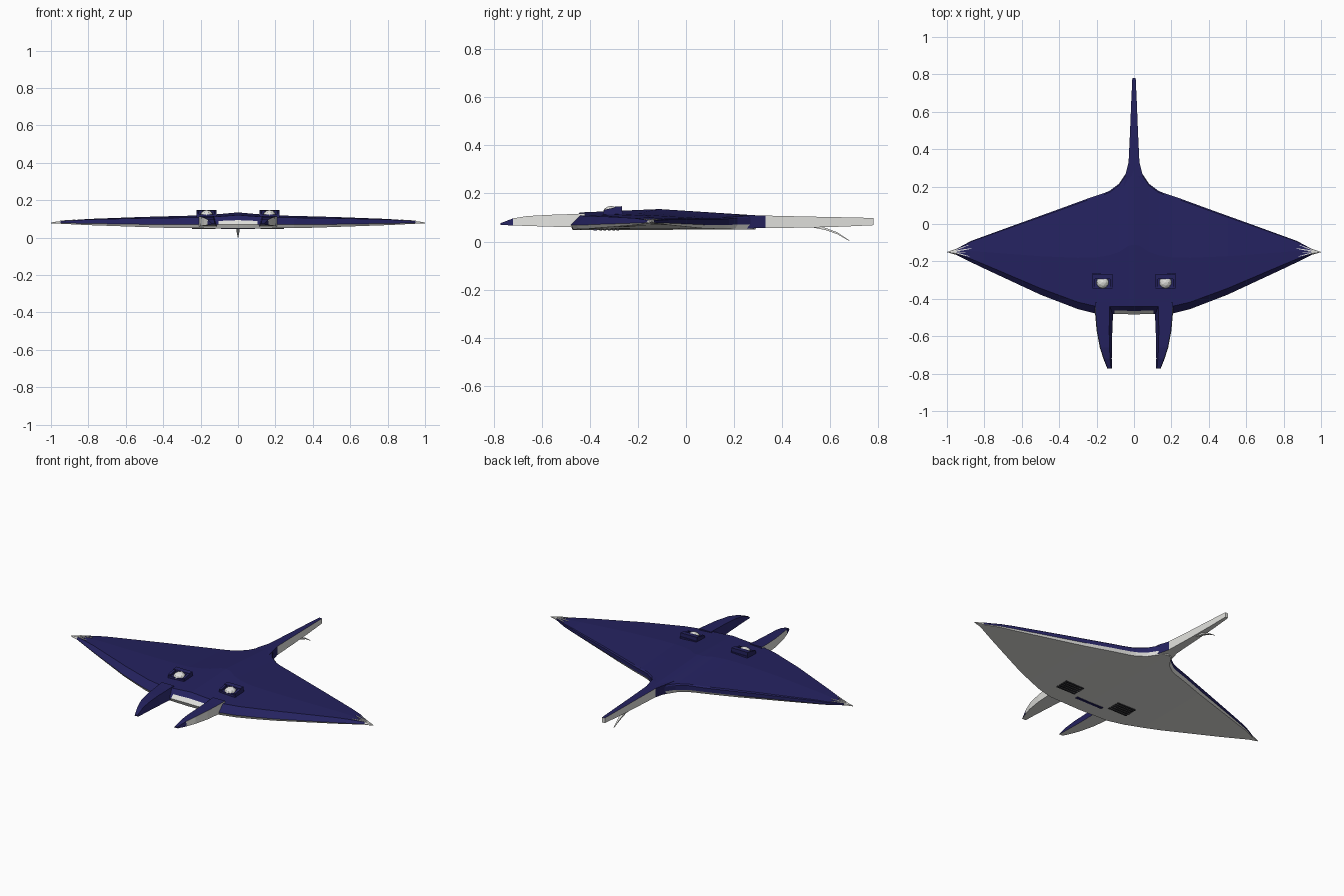
import bpy, bmesh, math
from mathutils import Matrix

if "Cube" in bpy.data.objects:
    bpy.data.objects.remove(bpy.data.objects["Cube"])


def material(name, rgb):
    m = bpy.data.materials.new(name)
    m.diffuse_color = (*rgb, 1)
    m.use_nodes = True
    m.node_tree.nodes["Principled BSDF"].inputs["Base Color"].default_value = m.diffuse_color
    return m


BLUE = material("navy skin", (0.018, 0.016, 0.115))
PALE = material("pale belly", (0.75, 0.75, 0.72))
DARK = material("dark gill", (0.03, 0.03, 0.035))
MATS = [BLUE, PALE, DARK]


def finish(name, bm):
    bmesh.ops.recalc_face_normals(bm, faces=bm.faces)
    me = bpy.data.meshes.new(name)
    bm.to_mesh(me)
    bm.free()
    for m in MATS:
        me.materials.append(m)
    ob = bpy.data.objects.new(name, me)
    bpy.context.collection.objects.link(ob)
    return ob


def loft(name, sections, rule, caps=0):
    """Skin closed sections; rule(segment, side) gives the colour index."""
    bm = bmesh.new()
    rings = [[bm.verts.new(p) for p in s] for s in sections]
    n = len(rings[0])
    for i in range(len(rings) - 1):
        for j in range(n):
            k = (j + 1) % n
            f = bm.faces.new((rings[i][j], rings[i][k], rings[i + 1][k], rings[i + 1][j]))
            f.material_index = rule(i, j)
    for ring in (rings[0], rings[-1]):
        bm.faces.new(ring).material_index = caps
    return finish(name, bm)


def box(name, x0, x1, y0, y1, z0, z1, mat, slope=0.0):
    """Box whose front top edge can be lowered by slope."""
    ring = lambda x: [(x, y0, z0), (x, y0, z1 - slope), (x, y1, z1), (x, y1, z0)]
    return loft(name, [ring(x0), ring(x1)], lambda i, j: mat, mat)


def interp(table, x):
    for (a, u), (b, v) in zip(table, table[1:]):
        if x <= b:
            return u + (v - u) * (x - a) / (b - a)
    return table[-1][1]


# Body outline and thickness by distance from the middle
FRONT = [(0, -.483), (.2, -.48), (.3, -.455), (.5, -.378), (.7, -.285), (.85, -.215), (.95, -.165), (1, -.151)]
BACK = [(0, .30), (.03, .29), (.05, .26), (.08, .215), (.13, .178), (.16, .165), (.25, .135),
        (.4, .08), (.65, -.01), (.87, -.09), (.95, -.133), (1, -.149)]
TOP = [(0, .135), (.1, .126), (.2, .119), (.5, .111), (.8, .1), (.95, .089), (1, .081)]
BOTTOM = [(0, .048), (.4, .053), (.8, .067), (1, .077)]
BEVEL = [(0, .042), (.5, .034), (.85, .02), (1, .0005)]


def top_z(x, f):
    """Height of the back, f running from front edge to rear edge."""
    fall = max(0, 1 - abs(x) * 1.02)
    drop = .014 * (1 - f / .45) if f < .45 else .026 * (f - .45) / .55
    return interp(TOP, abs(x)) - drop * fall


def body_section(x):
    a = abs(x)
    yf, yb = interp(FRONT, a), interp(BACK, a)
    zb, inset = interp(BOTTOM, a), interp(BEVEL, a)
    rim = zb + .27 * (interp(TOP, a) - zb)
    y0, y1 = yf + inset, yb - inset * .2
    zf, zr = top_z(x, 0), top_z(x, 1)
    pts = [(yf + inset * .3, zb), (yf, rim), (yf + inset * .45, rim + (zf - rim) * .45)]
    pts += [(y0 + (y1 - y0) * f, top_z(x, f)) for f in (0, .2, .45, .7, 1)]
    pts += [(yb, zr - (zr - rim) * .2), (yb, rim), (yb - inset * .3, zb + .002)]
    return [(x, y, z) for y, z in pts]


half = [.03, .05, .08, .105, .13, .16, .2, .25, .3, .4, .5, .65, .7, .8, .87, .95, 1]
xs = [-x for x in reversed(half)] + [0] + half


def body_colour(i, j):
    mid = abs(xs[i] + xs[i + 1]) / 2
    if mid > .95 or j in (0, 9, 10):
        return 1
    return 1 if j == 1 and mid < .105 else 0      # pale mouth panel


loft("body", [body_section(x) for x in xs], body_colour, 1)

# Tail: navy above, pale on the sides and below
tail = [(.18, .06, .055, .108), (.26, .047, .055, .110), (.33, .029, .056, .108),
        (.5, .021, .058, .104), (.65, .015, .062, .101), (.78, .009, .068, .098)]
loft("tail", [[(-w, y, zb), (-w, y, zt), (w, y, zt), (w, y, zb)] for y, w, zb, zt in tail],
     lambda i, j: 0 if j == 1 or (i < 2 and j != 3) else 1, 1)

# Sting hanging under the tail
sting = [(.52, .062, .007, .008), (.58, .05, .008, .007), (.63, .032, .007, .006), (.68, .002, .002, .002)]
loft("sting", [[(-w, y, z - t * .3), (-w, y, z + t), (w, y, z + t), (w, y, z - t * .3)] for y, z, w, t in sting],
     lambda i, j: 1, 1)

# Head fins: y, inner x, outer x, bottom z, top z
horn = [(-.42, .108, .212, .058, .117), (-.48, .112, .208, .06, .114), (-.57, .116, .2, .062, .111),
        (-.66, .118, .183, .065, .106), (-.72, .119, .164, .067, .096), (-.772, .118, .143, .069, .076)]

for s, side in ((1, "right"), (-1, "left")):
    loft(side + "_head_fin",
         [[(s * a, y, zb), (s * (a + .2 * (b - a)), y, zt), (s * (b - .003), y, zt), (s * b, y, zb)]
          for y, a, b, zb, zt in horn],
         lambda i, j: 1 if j == 3 or (j == 2 and i < 4) else 0)

    # Eye socket: low base, hood behind and cheeks beside the eyeball
    xa, xb = sorted((s * .115, s * .222))
    box(side + "_eye_base", xa, xb, -.345, -.262, .105, .125, 0)
    box(side + "_eye_hood", xa, xb, -.295, -.266, .12, .147, 0, .002)
    for x in (xa, xb - .014):
        box(side + "_eye_cheek", x, x + .014, -.34, -.28, .12, .145, 0, .013)
    bm = bmesh.new()
    bmesh.ops.create_icosphere(bm, subdivisions=2, radius=.034,
                               matrix=Matrix.Translation((s * .168, -.312, .121))
                               @ Matrix.Diagonal((1, 1, .8, 1)))
    for f in bm.faces:
        f.material_index = 1
    finish(side + "_eyeball", bm)

    # Gill bars under the body
    for k in range(5):
        y = -.36 + k * .018
        z = interp(BOTTOM, .18)
        xa, xb = sorted((s * .12, s * .245))
        box(side + "_gill_bar", xa, xb, y, y + .01, z - .004, z + .003, 2)

    # Pale streaks running in from the wing tip
    for k, (f, x_in) in enumerate(((.12, .88), (.36, .9), (.6, .87), (.86, .885))):
        def drape(x, g, lift):
            a = abs(x)
            y0, y1 = interp(FRONT, a) + interp(BEVEL, a), interp(BACK, a) - interp(BEVEL, a) * .2
            return (x, y0 + (y1 - y0) * g, top_z(x, g) + lift)
        secs = []
        for t, w in ((0, .015), (.5, .05), (1, .1)):
            x = s * (x_in + t * (.952 - x_in))
            secs.append([drape(x, f - w, -.002), drape(x, f - w, .0025),
                         drape(x, f + w, .0025), drape(x, f + w, -.002)])
        loft(side + "_wing_streak", secs, lambda i, j: 1, 1)

# Mouth line under the snout
box("mouth_line", -.09, .09, -.385, -.37, .045, .054, 0)
